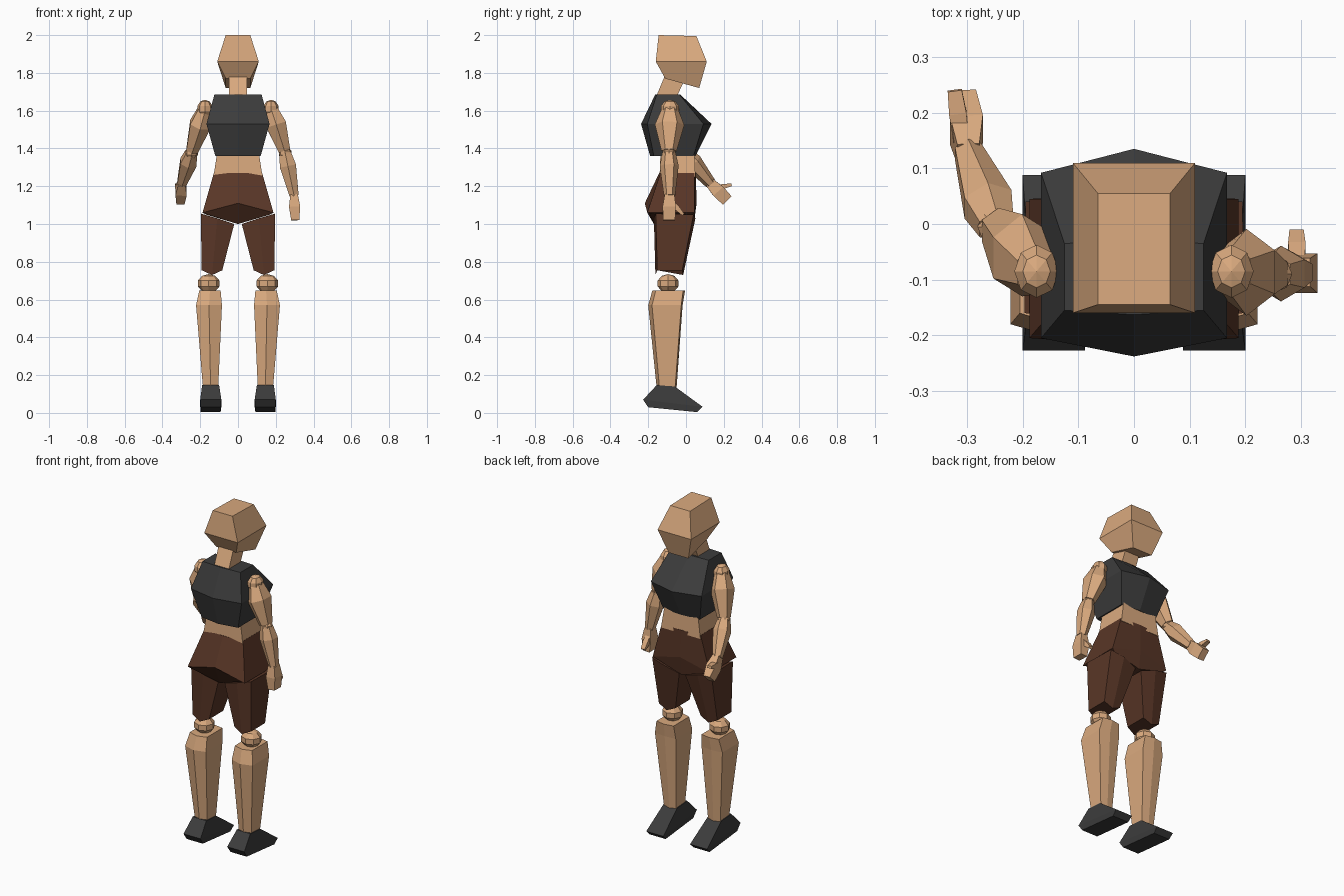
import bpy, bmesh
from mathutils import Vector, Matrix

if "Cube" in bpy.data.objects:
    bpy.data.objects.remove(bpy.data.objects["Cube"])


def material(name, rgb):
    m = bpy.data.materials.new(name)
    m.diffuse_color = (*rgb, 1)
    m.use_nodes = True
    m.node_tree.nodes["Principled BSDF"].inputs["Base Color"].default_value = m.diffuse_color
    return m


SKIN = material("skin", (0.70, 0.40, 0.21))
DARK = material("dark_cloth", (0.045, 0.045, 0.045))
BROWN = material("brown_cloth", (0.10, 0.037, 0.02))


def finish(name, bm, mat):
    bmesh.ops.recalc_face_normals(bm, faces=bm.faces)
    me = bpy.data.meshes.new(name)
    bm.to_mesh(me)
    bm.free()
    me.materials.append(mat)
    ob = bpy.data.objects.new(name, me)
    bpy.context.collection.objects.link(ob)
    return ob


def loft(name, rings, mat):
    """Skin a closed body through equal-count rings of points."""
    bm = bmesh.new()
    loops = [[bm.verts.new(p) for p in r] for r in rings]
    n = len(loops[0])
    for a, b in zip(loops, loops[1:]):
        for i in range(n):
            j = (i + 1) % n
            bm.faces.new((a[i], a[j], b[j], b[i]))
    bm.faces.new(loops[0])
    bm.faces.new(loops[-1])
    return finish(name, bm, mat)


def box_ring(x0, x1, yb, yf, zb, zf=None):
    zf = zb if zf is None else zf
    return [(x1, yf, zf), (x0, yf, zf), (x0, yb, zb), (x1, yb, zb)]


def hex_ring(x0, x1, yb, yf, z, apex_b, apex_f, zc=None):
    """Rectangle with a middle point on the two y sides."""
    zc, xm = (z if zc is None else zc), (x0 + x1) / 2
    return [(x1, yf, z), (xm, apex_f, zc), (x0, yf, z),
            (x0, yb, z), (xm, apex_b, zc), (x1, yb, z)]


def limb(name, a, b, stations, mat, sides=6):
    """Stations of (fraction, across radius, depth radius) from a to b."""
    a, b = Vector(a), Vector(b)
    w = (b - a).normalized()
    u = Vector((1, 0, 0))
    u = (u - w * u.dot(w)).normalized()
    v = w.cross(u)
    rot = [Matrix.Rotation(6.283185 * (i + 0.5) / sides, 2) @ Vector((1, 0)) for i in range(sides)]
    rings = [[a.lerp(b, t) + u * c.x * ru + v * c.y * rv for c in rot] for t, ru, rv in stations]
    return loft(name, rings, mat)


def joint(name, loc, size):
    bm = bmesh.new()
    bmesh.ops.create_uvsphere(bm, u_segments=8, v_segments=5, radius=1)
    bmesh.ops.scale(bm, vec=size, verts=bm.verts)
    bmesh.ops.translate(bm, vec=loc, verts=bm.verts)
    return finish(name, bm, SKIN)


# Head and neck
loft("head", [box_ring(-.065, .065, -.145, .055, 2.0, 1.995),
              box_ring(-.11, .11, -.16, .11, 1.86),
              box_ring(-.065, .065, -.11, .07, 1.77, 1.72)], SKIN)
loft("neck", [box_ring(-.048, .048, -.11, -.005, 1.79, 1.77),
              box_ring(-.048, .048, -.16, -.05, 1.67)], SKIN)

# Torso
loft("chest", [hex_ring(-.125, .125, -.155, -.035, 1.685, -.163, -.03),
               hex_ring(-.167, .167, -.205, .092, 1.53, -.238, .135),
               hex_ring(-.12, .12, -.17, .04, 1.36, -.19, .05)], DARK)
loft("waist", [box_ring(-.11, .11, -.135, .045, 1.38),
               box_ring(-.13, .13, -.14, .05, 1.25)], SKIN)
loft("hips", [hex_ring(-.128, .128, -.135, .045, 1.27, -.142, .052),
              hex_ring(-.188, .188, -.205, .045, 1.06, -.218, .056, 1.11),
              hex_ring(-.17, .17, -.16, .035, 1.05, -.17, .042, 1.0)], BROWN)


def mirrored(ring, s):
    return [(s * x, y, z) for x, y, z in ring]


# Legs
for side, s in (("left", -1), ("right", 1)):
    loft(side + "_shorts_leg", [mirrored(r, s) for r in (
        [(.195, .04, 1.05), (.11, .05, 1.03), (.02, .035, 1.0),
         (.02, -.155, 1.0), (.11, -.17, 1.03), (.197, -.16, 1.055)],
        hex_ring(.083, .192, -.152, -.02, .755, -.162, -.015, .73))], BROWN)
    joint(side + "_knee", (s * .155, -.095, .685), (.06, .058, .05))
    loft(side + "_shin", [mirrored(r, s) for r in (
        hex_ring(.092, .205, -.16, -.015, .648, -.178, -.005),
        hex_ring(.085, .222, -.18, -.025, .57, -.2, -.018),
        hex_ring(.105, .185, -.14, -.058, .13, -.155, -.05))], SKIN)
    loft(side + "_shoe", [mirrored(r, s) for r in (
        box_ring(.1, .19, -.155, -.06, .147, .14),
        box_ring(.088, .2, -.227, .088, .07, .032),
        box_ring(.092, .197, -.2, .06, .03, .004))], DARK)

# Arms: shoulder, elbow, wrist, hand tip, thumb root, thumb tip
POSES = {
    "left": ((-.175, -.085, 1.61), (-.247, -.005, 1.375), (-.298, .13, 1.215),
             (-.305, .218, 1.125), (-.31, .15, 1.19), (-.322, .24, 1.207)),
    "right": ((.175, -.085, 1.61), (.25, -.09, 1.375), (.297, -.087, 1.15),
              (.303, -.09, 1.02), (.293, -.075, 1.115), (.292, -.015, 1.05)),
}
for side, (sh, el, wr, tip, t0, t1) in POSES.items():
    joint(side + "_shoulder", sh, (.042, .05, .048))
    limb(side + "_upper_arm", sh, el,
         [(.02, .04, .045), (.36, .062, .078), (.95, .036, .04)], SKIN)
    joint(side + "_elbow", el, (.036, .036, .034))
    limb(side + "_forearm", el, wr,
         [(.0, .036, .036), (.3, .05, .05), (1, .028, .03)], SKIN)
    limb(side + "_hand", wr, tip,
         [(-.05, .028, .036), (.45, .042, .05), (1, .03, .045)], SKIN, 4)
    limb(side + "_thumb", t0, t1,
         [(0, .02, .02), (.55, .022, .018), (1, .018, .01)], SKIN, 4)
